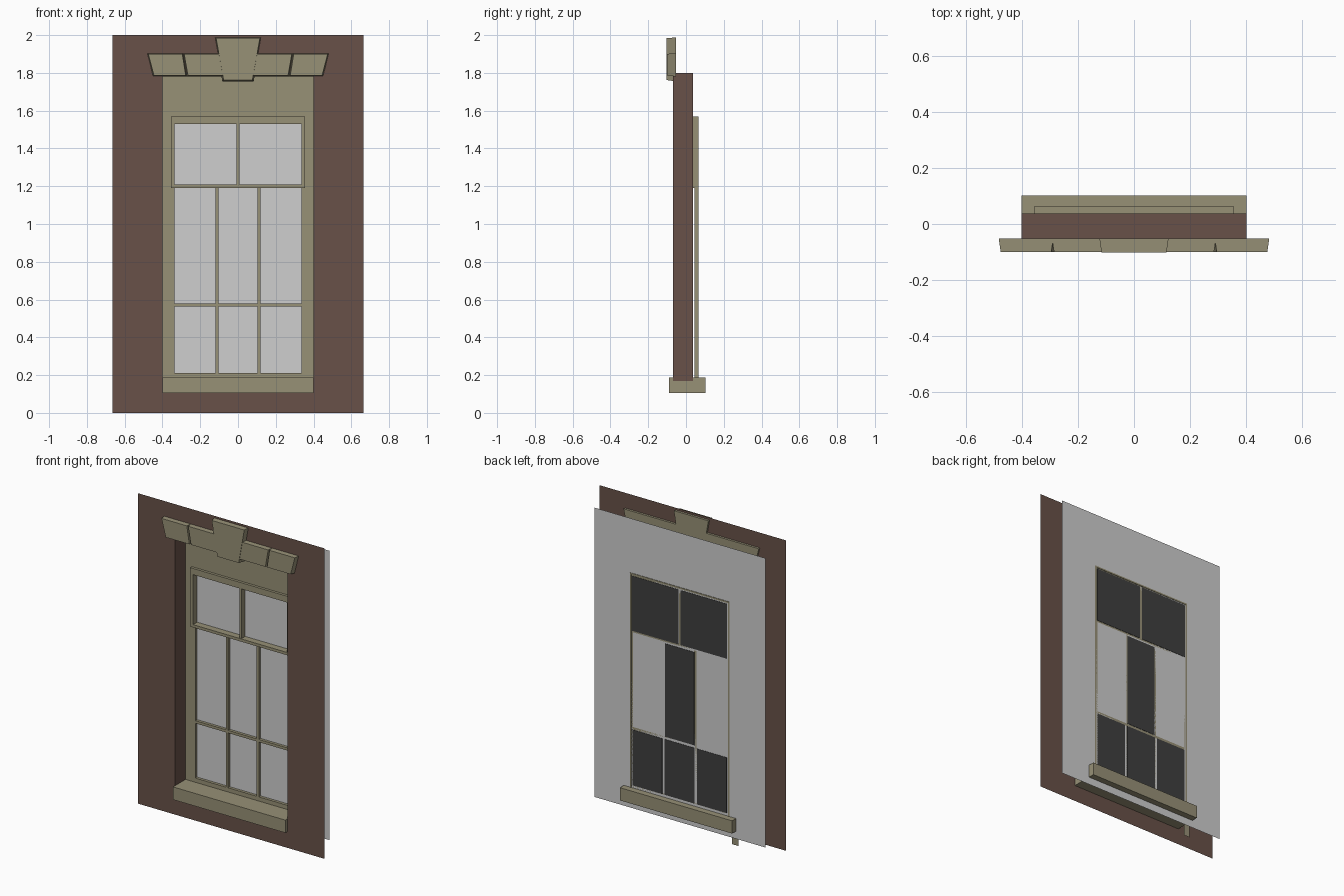
import bpy, bmesh

if "Cube" in bpy.data.objects:
    bpy.data.objects.remove(bpy.data.objects["Cube"])

def mat(name, c):
    m = bpy.data.materials.new(name)
    m.diffuse_color = (*c, 1)
    m.use_nodes = True
    m.node_tree.nodes["Principled BSDF"].inputs["Base Color"].default_value = m.diffuse_color
    return m

brick = mat("brown_wall", (0.14, 0.083, 0.066))
stone = mat("stone", (0.31, 0.282, 0.183))
pale = mat("pale_grey", (0.62, 0.62, 0.62))
dark = mat("dark_glass", (0.05, 0.05, 0.05))

def finish(name, bm, m, recalc=True):
    if recalc:
        bmesh.ops.recalc_face_normals(bm, faces=bm.faces)
    me = bpy.data.meshes.new(name)
    bm.to_mesh(me)
    bm.free()
    me.materials.append(m)
    ob = bpy.data.objects.new(name, me)
    bpy.context.collection.objects.link(ob)
    return ob

def add_box(bm, x0, x1, y0, y1, z0, z1):
    g = bmesh.ops.create_cube(bm, size=1)
    for v in g["verts"]:
        v.co = ((x0 + x1) / 2 + v.co.x * (x1 - x0),
                (y0 + y1) / 2 + v.co.y * (y1 - y0),
                (z0 + z1) / 2 + v.co.z * (z1 - z0))

def boxes(name, items, m):
    bm = bmesh.new()
    for b in items:
        add_box(bm, *b)
    return finish(name, bm, m)

def quad(bm, pts):
    return bm.faces.new([bm.verts.new(p) for p in pts])

def rect(bm, x0, x1, y, z0, z1):
    # upright sheet facing the front
    quad(bm, [(x0, y, z0), (x1, y, z0), (x1, y, z1), (x0, y, z1)])

def sheet_with_hole(bm, W, z0, z1, w, h0, h1, y):
    rect(bm, -W, -w, y, z0, z1)
    rect(bm, w, W, y, z0, z1)
    rect(bm, -w, w, y, z0, h0)
    rect(bm, -w, w, y, h1, z1)

YF, YP, YB = -0.068, 0.037, 0.062   # wall front, stone panel, inner wall

# Outer wall with opening and reveals
bm = bmesh.new()
sheet_with_hole(bm, 0.665, 0, 2, 0.4, 0.105, 1.8, YF)
quad(bm, [(-0.4, YF, 0.17), (-0.4, YP, 0.17), (-0.4, YP, 1.8), (-0.4, YF, 1.8)])
quad(bm, [(0.4, YP, 0.17), (0.4, YF, 0.17), (0.4, YF, 1.8), (0.4, YP, 1.8)])
quad(bm, [(-0.4, YF, 1.8), (-0.4, YP, 1.8), (0.4, YP, 1.8), (0.4, YF, 1.8)])
finish("outer_wall", bm, brick, False)

# Stone panel around the sashes, one jamb runs to the ground
bm = bmesh.new()
sheet_with_hole(bm, 0.4, 0.17, 1.8, 0.335, 0.21, 1.53, YP)
rect(bm, -0.4, -0.355, YP, 0, 0.17)
finish("stone_panel", bm, stone, False)

# Inner wall, also seen through the sashes as the pale panes
bm = bmesh.new()
quad(bm, [(0.61, YB, 0.056), (-0.61, YB, 0.056), (-0.61, YB, 1.92), (0.61, YB, 1.92)])
finish("inner_wall", bm, pale, False)

# Sill
boxes("sill", [(-0.4, 0.4, -0.09, 0.102, 0.105, 0.187)], stone)

# Upper sash: frame and one mullion
boxes("upper_sash", [
    (-0.355, -0.335, 0.02, YB, 1.19, 1.57), (0.335, 0.355, 0.02, YB, 1.19, 1.57),
    (-0.335, 0.335, 0.02, YB, 1.53, 1.57), (-0.335, 0.335, 0.02, YB, 1.19, 1.208),
    (-0.008, 0.008, 0.025, YB, 1.208, 1.53)], stone)

# Lower sash: frame, two mullions and a rail
low = [(s * 0.345 - 0.01, s * 0.345 + 0.01, 0.044, YB, 0.187, 1.19) for s in (-1, 1)]
low += [(s * 0.11 - 0.008, s * 0.11 + 0.008, 0.044, YB, 0.21, 1.19) for s in (-1, 1)]
low += [(-0.335, 0.335, 0.044, YB, 0.187, 0.21), (-0.335, 0.335, 0.044, YB, 0.563, 0.58)]
boxes("lower_sash", low, stone)

# Thin stone outline on the inside face
yb = YB + 0.003
boxes("inner_trim", [
    (-0.355, -0.345, YB, yb, 0.187, 1.57), (0.345, 0.355, YB, yb, 0.187, 1.57),
    (-0.345, 0.345, YB, yb, 1.56, 1.57)], stone)

# Dark panes on the inside face
panes = [(-0.338, -0.008, 1.2, 1.553), (0.008, 0.338, 1.2, 1.553), (-0.104, 0.104, 0.58, 1.18)]
panes += [(c - 0.106, c + 0.106, 0.205, 0.563) for c in (-0.23, 0, 0.23)]
boxes("dark_panes", [(a, b, YB + 0.001, yb, c, d) for a, b, c, d in panes], dark)

# Lintel stones: tapered blocks, slightly smaller at the front
def block(name, bl, br, tl, tr, z0, z1, y0=-0.1, y1=-0.052, d=0.007):
    bm = bmesh.new()
    back = [(bl, y1, z0), (br, y1, z0), (tr, y1, z1), (tl, y1, z1)]
    front = [(bl + d, y0, z0 + d), (br - d, y0, z0 + d), (tr - d, y0, z1 - d * 0.3), (tl + d, y0, z1 - d * 0.3)]
    f = [bm.verts.new(p) for p in front]
    b = [bm.verts.new(p) for p in back]
    bm.faces.new(f)
    bm.faces.new(b[::-1])
    for i in range(4):
        j = (i + 1) % 4
        bm.faces.new((f[j], f[i], b[i], b[j]))
    return finish(name, bm, stone)

block("keystone", -0.083, 0.083, -0.123, 0.123, 1.755, 1.987, -0.102)
for side, s in (("left", -1), ("right", 1)):
    for part, a, b, c, d in (("inner", 0.07, 0.272, 0.09, 0.292), ("outer", 0.27, 0.452, 0.288, 0.482)):
        block(f"lintel_{part}_{side}", *sorted((s * a, s * b)), *sorted((s * c, s * d)), 1.78, 1.903)
